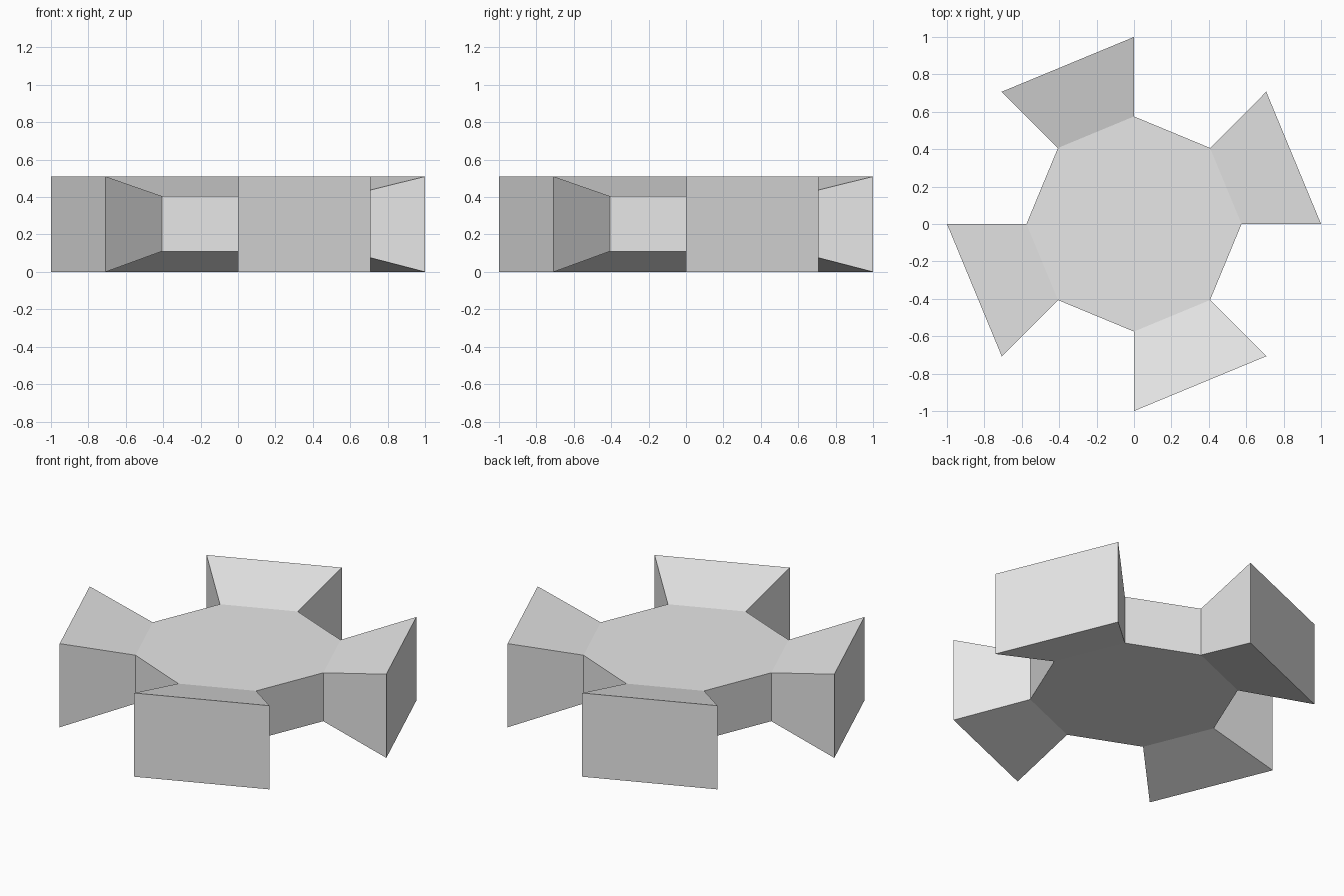
import bpy, math

if "Cube" in bpy.data.objects:
    bpy.data.objects.remove(bpy.data.objects["Cube"])

N = 8                      # sides of the hub
R_IN, R_OUT = 0.575, 1.0   # hub and arm tip radii
IN_Z = (0.11, 0.405)       # hub bottom and top
OUT_Z = (0.0, 0.51)        # arm tip bottom and top

grey = bpy.data.materials.new("light grey")
grey.diffuse_color = (0.8, 0.8, 0.8, 1)
grey.use_nodes = True
grey.node_tree.nodes["Principled BSDF"].inputs["Base Color"].default_value = grey.diffuse_color


def point(r, step, z):
    a = step * 2 * math.pi / N
    return (r * math.cos(a), r * math.sin(a), z)


def add_mesh(name, verts, faces):
    mesh = bpy.data.meshes.new(name)
    mesh.from_pydata(verts, [], faces)
    mesh.materials.append(grey)
    obj = bpy.data.objects.new(name, mesh)
    bpy.context.collection.objects.link(obj)
    return obj


# Octagonal hub: walls only on the sides without an arm
verts = [point(R_IN, i, z) for z in IN_Z for i in range(N)]
faces = [tuple(reversed(range(N))), tuple(range(N, 2 * N))]
faces += [(i, (i + 1) % N, N + (i + 1) % N, N + i) for i in range(1, N, 2)]
add_mesh("hub", verts, faces)

# Four flared arms on alternate sides, open where they meet the hub
for k in range(0, N, 2):
    # order: inner bottom, inner top, outer bottom, outer top (two points each)
    verts = [point(r, k + j, z)
             for r, zs in ((R_IN, IN_Z), (R_OUT, OUT_Z))
             for z in zs for j in (0, 1)]
    faces = [(4, 5, 7, 6),   # outer end
             (2, 6, 7, 3),   # top
             (0, 1, 5, 4),   # bottom
             (0, 4, 6, 2),   # first side
             (1, 3, 7, 5)]   # second side
    add_mesh(f"flared_arm_{k // 2 + 1}", verts, faces)
